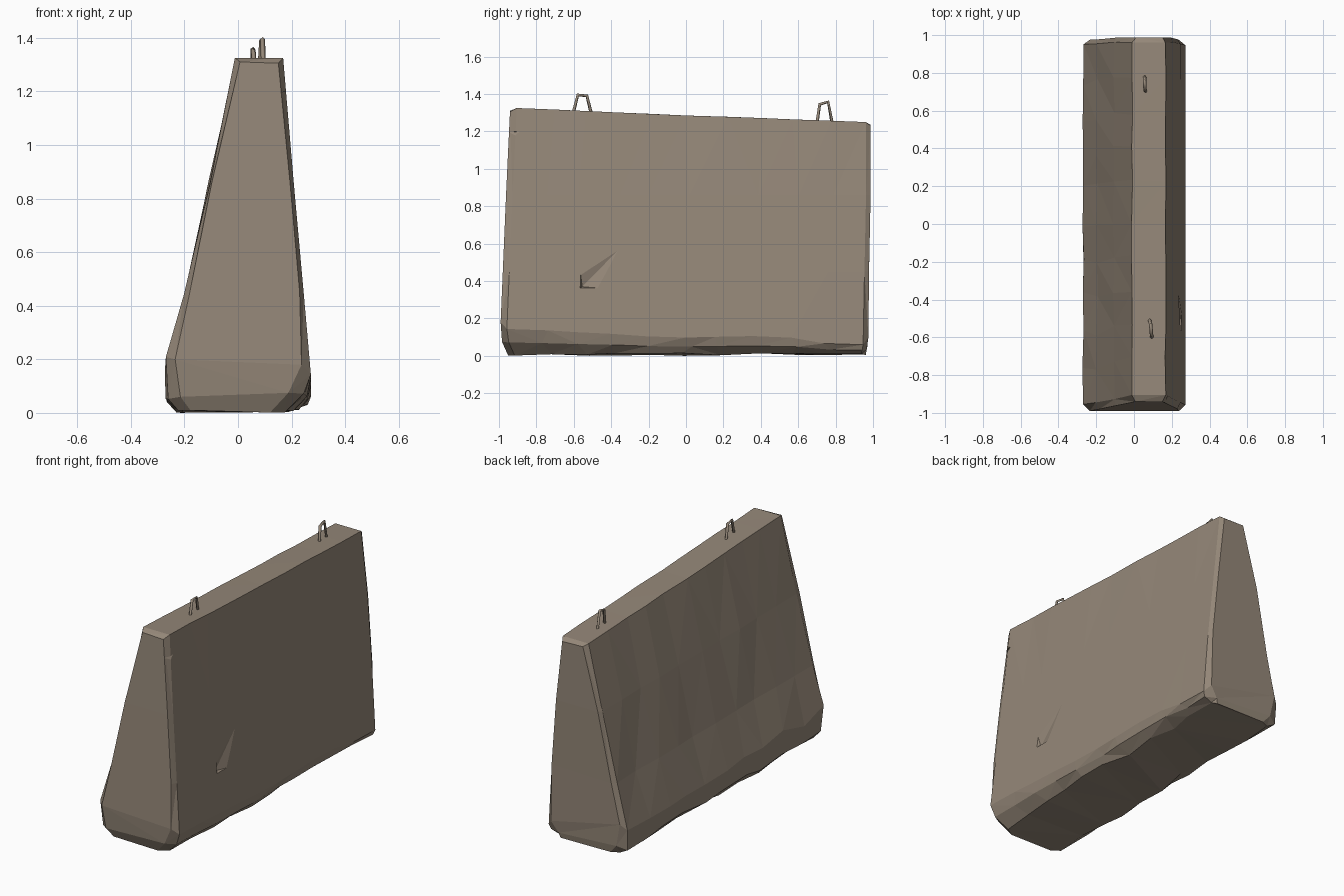
import bpy, bmesh, random
from mathutils import Vector

if "Cube" in bpy.data.objects:
    bpy.data.objects.remove(bpy.data.objects["Cube"])

random.seed(7)

stone = bpy.data.materials.new("stone brown")
stone.diffuse_color = (0.30, 0.245, 0.19, 1)
stone.use_nodes = True
stone.node_tree.nodes["Principled BSDF"].inputs["Base Color"].default_value = stone.diffuse_color


def mesh_object(name, bm):
    bmesh.ops.recalc_face_normals(bm, faces=bm.faces)
    me = bpy.data.meshes.new(name)
    bm.to_mesh(me)
    bm.free()
    me.materials.append(stone)
    ob = bpy.data.objects.new(name, me)
    bpy.context.collection.objects.link(ob)
    return ob


def lerp_table(table, z):
    for (z0, v0), (z1, v1) in zip(table, table[1:]):
        if z <= z1:
            return v0 + (v1 - v0) * max(0, (z - z0) / (z1 - z0))
    return table[-1][1]


def jit(a):
    return random.uniform(-a, a)


# slab outline: how far each end reaches at a given height
FRONT = [(0, -0.95), (0.1, -0.995), (0.2, -0.99), (0.8, -0.965), (1.33, -0.94)]
BACK = [(0, 0.96), (0.08, 0.975), (0.6, 0.98), (1.15, 0.995), (1.26, 0.985)]


def profile(s, end):
    """Cross-section rows (left point, right point), bottom to top, at s = 0..1."""
    top = lerp_table([(0, 1.325), (0.5, 1.285), (1, 1.25)], s)
    chamfer = 0.155 - 0.09 * s + jit(0.015)
    left = [(-0.21 + jit(0.025), random.uniform(0, 0.015)), (-0.268 + jit(0.008), 0.05 + jit(0.015)),
            (-0.268 + jit(0.006), 0.18 + jit(0.03)), (-0.197 + jit(0.006), 0.44),
            (-0.107 + jit(0.005), 0.86), (-0.01 + jit(0.004), top)]
    right = [(0.2 + jit(0.035), random.uniform(0, 0.015)), (0.25 + jit(0.012), chamfer * 0.5),
             (0.272, chamfer), (0.245, 0.45), (0.208, 0.86), (0.166 + jit(0.004), top)]
    if end:  # narrower outline for the worn ends
        inset = [0.05, 0.06, 0.035, 0.015, 0.014, 0.018]
        left = [(x + d, z) for (x, z), d in zip(left, inset)]
        right = [(x - d, z) for (x, z), d in zip(right, inset)]
        left[-1] = (left[-1][0], top - 0.015)
        right[-1] = (right[-1][0], top - 0.02)
        left[1] = (left[1][0], 0.06)
        left[2] = (left[2][0], 0.2)
        right[2] = (right[2][0], right[2][1] + 0.03)
    return left, right


# main slab, lofted from front to back
bm = bmesh.new()
N = 10
stations = [(0, 0, True)] + [(i / N, 0.035, False) for i in range(N + 1)] + [(1, 0, True)]
rings = []
for s, pad, end in stations:
    left, right = profile(s, end)
    ring = []
    for x, z in left[::-1] + right:
        y0, y1 = lerp_table(FRONT, z) + pad, lerp_table(BACK, z) - pad * 0.7
        wobble = 0 if s in (0, 1) else jit(0.03)
        ring.append(bm.verts.new((x, y0 + (y1 - y0) * s + wobble, z)))
    rings.append(ring)
n = len(rings[0])
for a, b in zip(rings, rings[1:]):
    for i in range(n):
        j = (i + 1) % n
        bm.faces.new((a[i], a[j], b[j], b[i]))
for ring in (rings[0], rings[-1]):
    for i in range(n // 2 - 1):
        bm.faces.new((ring[i], ring[i + 1], ring[n - 2 - i], ring[n - 1 - i]))
bmesh.ops.triangulate(bm, faces=bm.faces)
slab = mesh_object("stone_slab", bm)


# chipped dents cut out of the right face
def chip(points):
    b = bmesh.new()
    vs = [b.verts.new(p) for p in points]
    bmesh.ops.convex_hull(b, input=vs)
    cutter = mesh_object("chip_cutter", b)
    cutter.hide_render = True
    mod = slab.modifiers.new("chip", "BOOLEAN")
    mod.operation = 'DIFFERENCE'
    mod.solver = 'EXACT'
    mod.object = cutter
    bpy.context.view_layer.objects.active = slab
    bpy.ops.object.modifier_apply(modifier=mod.name)
    bpy.data.objects.remove(cutter)


chip([(0.135, -1.02, 1.19), (0.24, -1.02, 1.21), (0.24, -1.02, 1.11),
      (0.24, -0.87, 1.09), (0.23, -0.74, 1.21)])
chip([(0.232, -0.555, 0.37), (0.26, -0.57, 0.49), (0.26, -0.44, 0.36),
      (0.26, -0.57, 0.36), (0.237, -0.23, 0.70)])


# lifting loops of square bar on the top edge
def loop(name, points, r=0.009):
    cu = bpy.data.curves.new(name, 'CURVE')
    cu.dimensions = '3D'
    cu.bevel_depth = r
    cu.bevel_resolution = 0
    cu.use_fill_caps = True
    sp = cu.splines.new('POLY')
    sp.points.add(len(points) - 1)
    for p, co in zip(sp.points, points):
        p.co = (*co, 1)
    cu.materials.append(stone)
    ob = bpy.data.objects.new(name, cu)
    bpy.context.collection.objects.link(ob)
    bpy.ops.object.select_all(action='DESELECT')
    ob.select_set(True)
    bpy.context.view_layer.objects.active = ob
    bpy.ops.object.convert(target='MESH')


loop("front_lifting_loop", [(0.095, -0.605, 1.29), (0.092, -0.578, 1.395),
                            (0.088, -0.53, 1.39), (0.082, -0.505, 1.29)])
loop("back_lifting_loop", [(0.062, 0.70, 1.24), (0.058, 0.715, 1.345),
                           (0.056, 0.76, 1.358), (0.056, 0.782, 1.24)])
